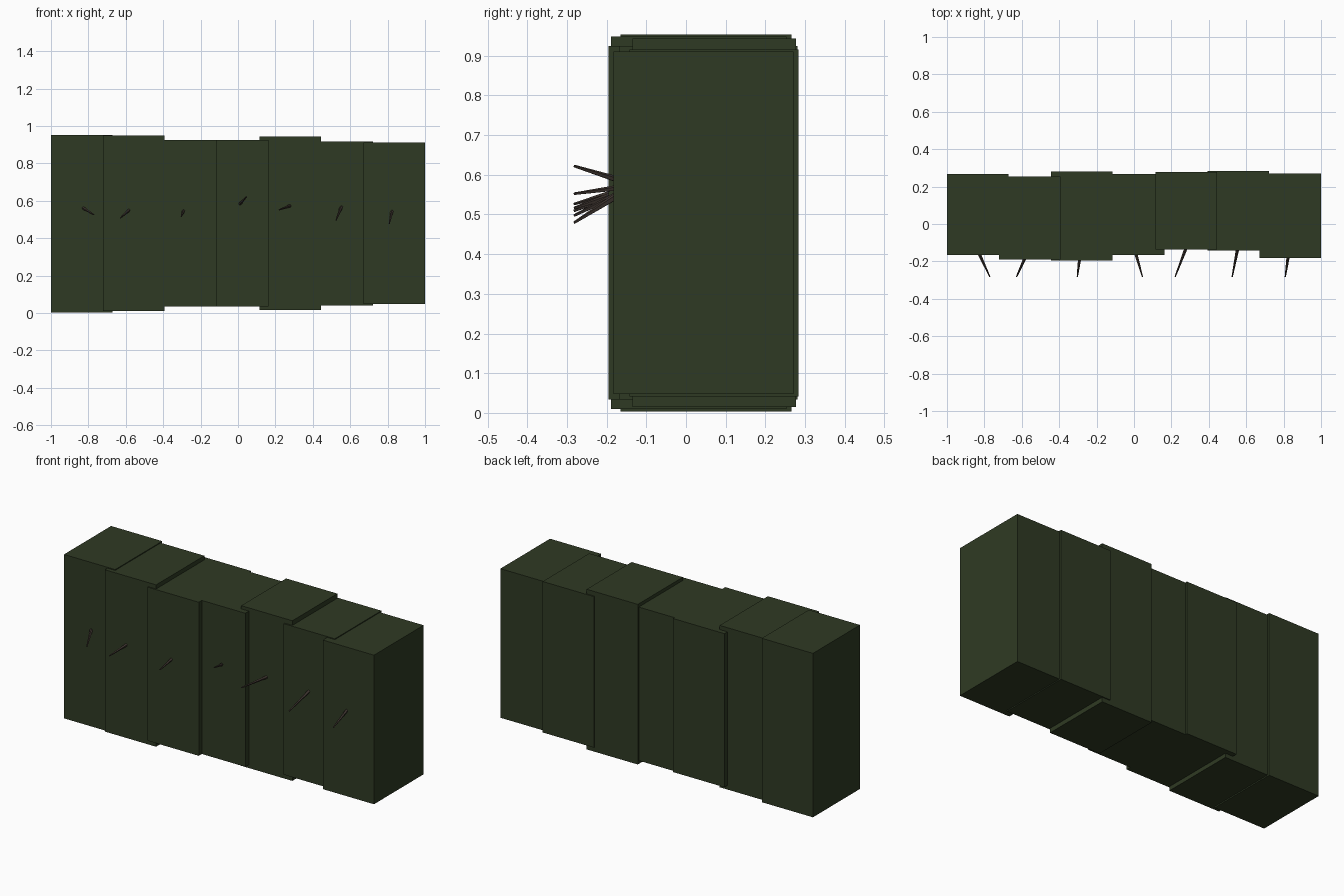
import bpy, bmesh
from mathutils import Vector

if "Cube" in bpy.data.objects:
    bpy.data.objects.remove(bpy.data.objects["Cube"])


def material(name, rgb):
    m = bpy.data.materials.new(name)
    m.diffuse_color = (*rgb, 1)
    m.use_nodes = True
    m.node_tree.nodes["Principled BSDF"].inputs["Base Color"].default_value = m.diffuse_color
    return m


leaf = material("dark hedge green", (0.028, 0.042, 0.017))
bark = material("twig brown", (0.045, 0.033, 0.027))


def add_object(name, bm, mat):
    me = bpy.data.meshes.new(name)
    bm.to_mesh(me)
    bm.free()
    me.materials.append(mat)
    ob = bpy.data.objects.new(name, me)
    bpy.context.collection.objects.link(ob)
    return ob


def box(name, lo, hi, mat):
    lo, hi = Vector(lo), Vector(hi)
    bm = bmesh.new()
    bmesh.ops.create_cube(bm, size=1)
    for v in bm.verts:
        v.co = [(lo[i] + hi[i]) / 2 + v.co[i] * (hi[i] - lo[i]) for i in range(3)]
    return add_object(name, bm, mat)


def twig(name, base, tip, mat):
    base, tip = Vector(base), Vector(tip)
    d = tip - base
    base -= d.normalized() * 0.03          # root the twig inside the hedge
    d = tip - base
    bm = bmesh.new()
    bmesh.ops.create_cone(bm, cap_ends=True, segments=5, radius1=0.010,
                          radius2=0.0035, depth=d.length)
    rot = d.to_track_quat('Z', 'Y')
    for v in bm.verts:
        v.co = rot @ v.co + (base + tip) / 2
    return add_object(name, bm, mat)


# Overlapping hedge blocks: x centre, y front, y back, z bottom, z top
blocks = [
    (-0.836, -0.165, 0.266, 0.003, 0.953),
    (-0.557, -0.189, 0.253, 0.010, 0.948),
    (-0.279, -0.195, 0.281, 0.034, 0.924),
    (0.000, -0.167, 0.268, 0.034, 0.924),
    (0.279, -0.135, 0.277, 0.015, 0.943),
    (0.557, -0.143, 0.283, 0.041, 0.916),
    (0.836, -0.183, 0.271, 0.047, 0.911),
]
for i, (x, y0, y1, z0, z1) in enumerate(blocks, 1):
    box(f"hedge_block_{i}", (x - 0.164, y0, z0), (x + 0.164, y1, z1), leaf)

# Bare twigs poking out of the front: base x, base z, tip x, tip z
twigs = [
    (-0.825, 0.560, -0.771, 0.526),
    (-0.586, 0.548, -0.628, 0.509),
    (-0.292, 0.545, -0.303, 0.516),
    (0.012, 0.586, 0.045, 0.622),
    (0.276, 0.572, 0.220, 0.552),
    (0.552, 0.565, 0.525, 0.497),
    (0.823, 0.541, 0.809, 0.479),
]
for i, ((bx, bz, tx, tz), b) in enumerate(zip(twigs, blocks), 1):
    twig(f"twig_{i}", (bx, b[1], bz), (tx, -0.282, tz), bark)
